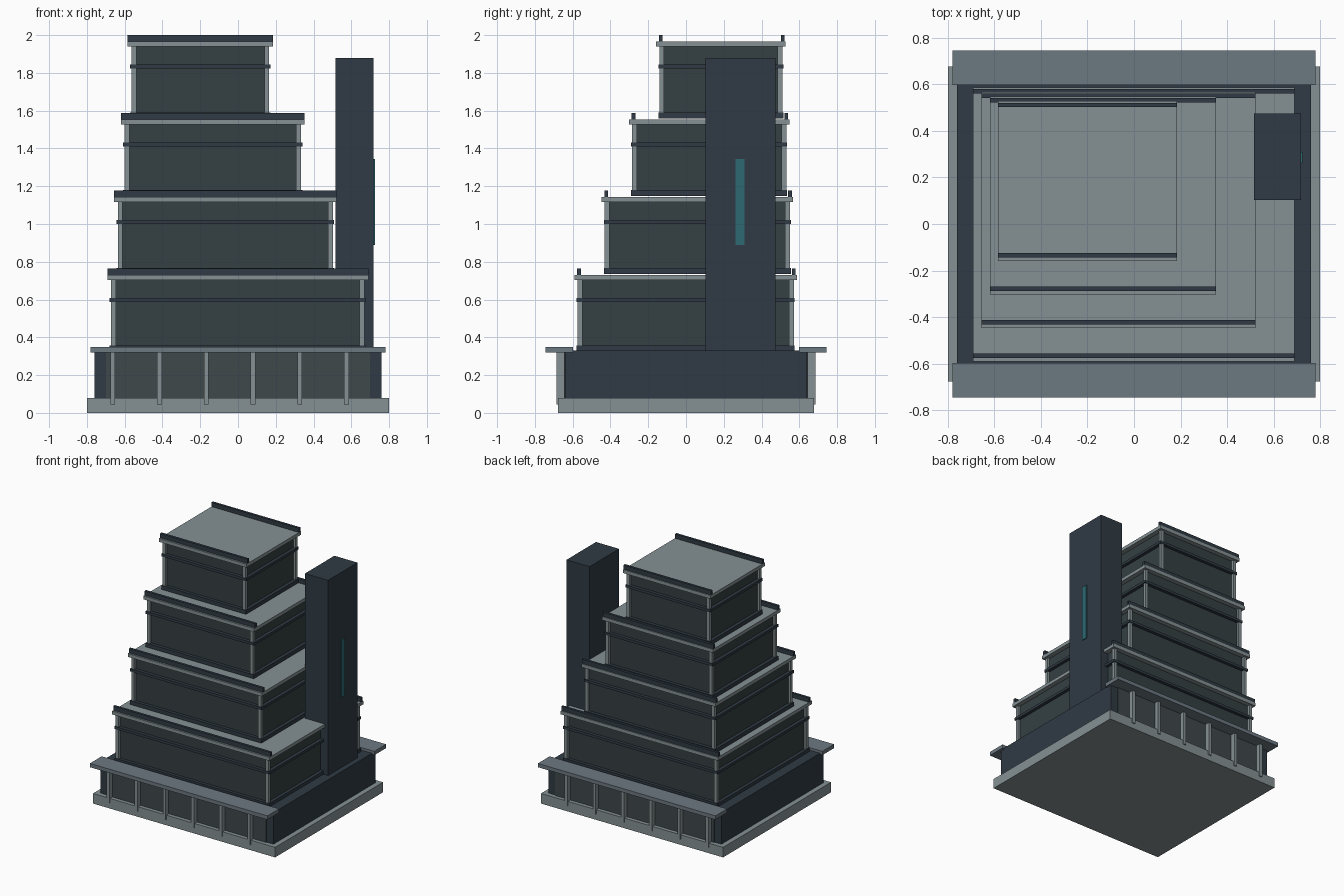
import bpy

if "Cube" in bpy.data.objects:
    bpy.data.objects.remove(bpy.data.objects["Cube"])


def material(name, rgb):
    m = bpy.data.materials.new(name)
    m.diffuse_color = (*rgb, 1)
    m.use_nodes = True
    m.node_tree.nodes["Principled BSDF"].inputs["Base Color"].default_value = m.diffuse_color
    return m


STONE = material("pale_stone", (0.235, 0.28, 0.295))
WALL = material("dark_wall", (0.035, 0.05, 0.054))
TRIM = material("dark_trim", (0.029, 0.043, 0.058))
SLATE = material("slate", (0.15, 0.19, 0.22))
PANEL = material("panel", (0.05, 0.065, 0.068))
GLASS = material("teal_glass", (0.027, 0.14, 0.17))


def box(name, x, y, z, mat):
    """Axis-aligned box from (min, max) ranges."""
    bpy.ops.mesh.primitive_cube_add(
        size=1, location=[(a + b) / 2 for a, b in (x, y, z)])
    o = bpy.context.object
    o.name = name
    o.scale = [b - a for a, b in (x, y, z)]
    bpy.ops.object.transform_apply(location=False, rotation=False, scale=True)
    o.data.materials.append(mat)
    return o


def inset(r, d):
    return (r[0] + d, r[1] - d)


# Plinth and podium
box("plinth", (-0.8, 0.8), (-0.677, 0.677), (0, 0.08), STONE)
box("podium", (-0.76, 0.76), (-0.64, 0.64), (0.08, 0.33), TRIM)

# Shopfront panels, pilasters and canopies on front and back
for side, s in (("front", -1), ("back", 1)):
    def span(a, b):
        return tuple(sorted((s * a, s * b)))
    box(f"{side}_panel", (-0.70, 0.70), span(0.63, 0.647), (0.08, 0.32), PANEL)
    for i in range(6):
        x = -0.663 + 0.2475 * i
        box(f"{side}_pilaster", (x - 0.0125, x + 0.0125), span(0.635, 0.685),
            (0.045, 0.325), STONE)
    box(f"{side}_canopy", (-0.78, 0.78), span(0.597, 0.745), (0.32, 0.35), SLATE)

# Four stepped tiers, receding mostly from the front and right
for i in range(4):
    x = (-0.692 + 0.036 * i, 0.69 - 0.1685 * i)
    y = (-0.591 + 0.1443 * i, 0.587 - 0.0197 * i)
    z = 0.4115 * i
    n = f"tier_{i + 1}"
    box(n + "_wall", inset(x, 0.038), inset(y, 0.038), (z + 0.33, z + 0.71), WALL)
    box(n + "_skirt", inset(x, 0.012), inset(y, 0.012), (z + 0.325, z + 0.356), TRIM)
    box(n + "_band", inset(x, 0.012), inset(y, 0.012), (z + 0.588, z + 0.609), TRIM)
    box(n + "_roof", x, y, (z + 0.704, z + 0.731), STONE)
    # Corner posts
    px, py = inset(x, 0.0195), inset(y, 0.0165)
    for cx in ((px[0], px[0] + 0.026), (px[1] - 0.026, px[1])):
        for cy in ((py[0], py[0] + 0.026), (py[1] - 0.026, py[1])):
            box(n + "_post", cx, cy, (z + 0.34, z + 0.705), STONE)
    # Front and back parapets
    for cy in ((y[0] + 0.014, y[0] + 0.034), (y[1] - 0.026, y[1] - 0.007)):
        box(n + "_parapet", x, cy, (z + 0.731, z + 0.765), TRIM)

# Service tower with a glazed slot
box("service_tower", (0.515, 0.718), (0.104, 0.474), (0.33, 1.88), TRIM)
box("tower_window", (0.70, 0.725), (0.262, 0.309), (0.89, 1.345), GLASS)
